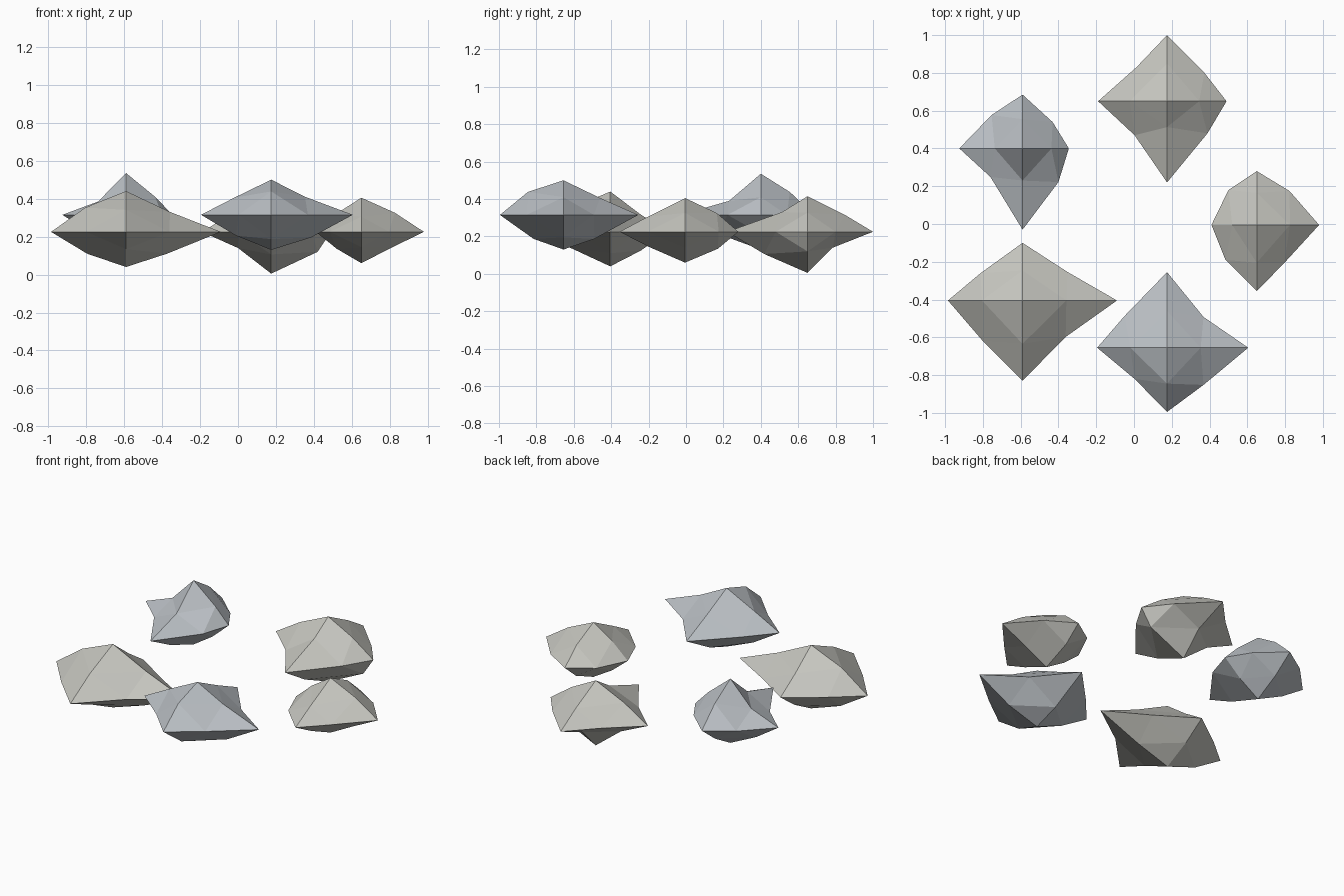
import bpy, bmesh
from itertools import product

if "Cube" in bpy.data.objects:
    bpy.data.objects.remove(bpy.data.objects["Cube"])


def material(name, colour):
    m = bpy.data.materials.new(name)
    m.diffuse_color = colour
    m.use_nodes = True
    m.node_tree.nodes["Principled BSDF"].inputs["Base Color"].default_value = m.diffuse_color
    return m


WARM = material("warm_stone", (0.56, 0.56, 0.52, 1))
COOL = material("cool_stone", (0.49, 0.52, 0.55, 1))
KEYS = ("+x", "-x", "+y", "-y", "+z", "-z")


def rock(name, mat, centre, ends, plan, slopes):
    """Once-subdivided octahedron: six tips plus twelve shifted edge midpoints.
    ends: tip coordinate along each of KEYS; plan: (x, y) of the level midpoints;
    slopes: (side, height) of the sloping midpoints, others use a plain default."""
    bm = bmesh.new()
    tip = dict(zip(KEYS, ends))
    verts = {}
    for key, value in tip.items():
        p = list(centre)
        p["xyz".index(key[1])] = value
        verts[key] = bm.verts.new(p)
    # level midpoints on the waist
    for key, (x, y) in zip(("+x+y", "-x+y", "-x-y", "+x-y"), plan):
        verts[key] = bm.verts.new((x, y, centre[2]))
    # sloping midpoints above and below the waist
    for side, end in product(KEYS[:4], KEYS[4:]):
        axis = "xyz".index(side[1])
        c = centre[axis]
        default = (c + 0.54 * (tip[side] - c),
                   centre[2] + 0.54 * (tip[end] - centre[2]))
        a, z = slopes.get(side + end, default)
        p = [centre[0], centre[1], z]
        p[axis] = a
        verts[side + end] = bm.verts.new(p)
    # four triangles in each octant
    for a, b, c in product(KEYS[:2], KEYS[2:4], KEYS[4:]):
        for tri in ((a, a + b, a + c), (b, b + c, a + b),
                    (c, a + c, b + c), (a + b, b + c, a + c)):
            bm.faces.new([verts[k] for k in tri])
    bmesh.ops.recalc_face_normals(bm, faces=bm.faces)
    mesh = bpy.data.meshes.new(name)
    bm.to_mesh(mesh)
    bm.free()
    mesh.materials.append(mat)
    bpy.context.collection.objects.link(bpy.data.objects.new(name, mesh))


rock("back_rock", WARM, (0.175, 0.65, 0.225),
     (0.49, -0.19, 1.0, 0.22, 0.415, 0.005),
     ((0.373, 0.80), (0.013, 0.83), (0.003, 0.47), (0.389, 0.48)),
     {"+y+z": (0.85, 0.315), "+y-z": (0.785, 0.14), "-y+z": (0.513, 0.33),
      "+x-z": (0.42, 0.12), "-x-z": (0.0, 0.14)})

rock("right_rock", WARM, (0.65, -0.005, 0.225),
     (0.98, 0.41, 0.28, -0.355, 0.405, 0.06),
     ((0.823, 0.175), (0.50, 0.18), (0.484, -0.19), (0.796, -0.206)),
     {"+x+z": (0.826, 0.326), "+x-z": (0.805, 0.14), "-y+z": (-0.205, 0.305),
      "-y-z": (-0.20, 0.145), "+y+z": (0.165, 0.325), "+y-z": (0.17, 0.134)})

rock("front_rock", COOL, (0.175, -0.655, 0.315),
     (0.605, -0.195, -0.255, -0.995, 0.50, 0.13),
     ((0.368, -0.492), (-0.05, -0.487), (0.003, -0.82), (0.368, -0.852)),
     {"+x+z": (0.353, 0.41), "-x+z": (-0.02, 0.405), "-x-z": (-0.01, 0.205),
      "+x-z": (0.384, 0.195), "-y+z": (-0.845, 0.438), "-y-z": (-0.815, 0.187),
      "+y+z": (-0.46, 0.406), "+y-z": (-0.49, 0.187)})

rock("back_left_rock", COOL, (-0.59, 0.40, 0.315),
     (-0.345, -0.925, 0.685, -0.03, 0.535, 0.13),
     ((-0.431, 0.54), (-0.754, 0.577), (-0.76, 0.249), (-0.40, 0.222)),
     {"+x+z": (-0.437, 0.41), "-x+z": (-0.737, 0.385),
      "+y+z": (0.555, 0.438), "-y+z": (0.23, 0.39)})

rock("front_left_rock", WARM, (-0.59, -0.405, 0.225),
     (-0.09, -0.985, -0.10, -0.83, 0.44, 0.04),
     ((-0.352, -0.254), (-0.812, -0.26), (-0.80, -0.62), (-0.362, -0.598)),
     {"-x+z": (-0.805, 0.353), "-x-z": (-0.795, 0.11), "+x-z": (-0.374, 0.11),
      "+x+z": (-0.358, 0.33), "+y+z": (-0.246, 0.32), "-y-z": (-0.607, 0.134)})
